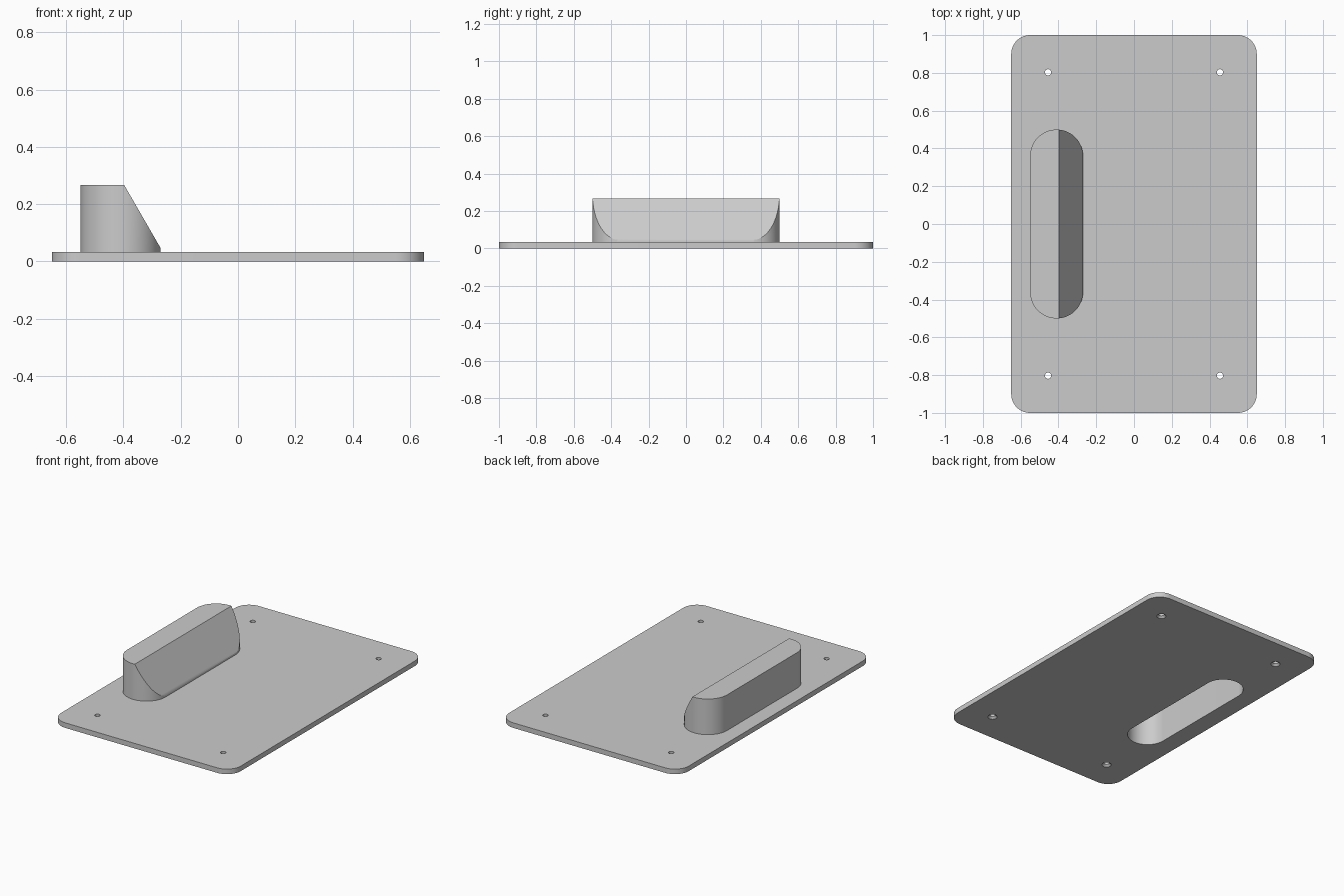
import bpy, bmesh, math
from mathutils import Vector

cube = bpy.data.objects.get("Cube")
if cube:
    bpy.data.objects.remove(cube, do_unlink=True)

PLATE = 0.033          # plate thickness
TOP = 0.266            # top of the housing
WALL = 0.018           # housing wall thickness
CX, R, HALF = -0.41, 0.14, 0.5
SLOPE = Vector((math.cos(math.radians(30)), 0, 0.5))

grey = bpy.data.materials.new("plain_grey")
grey.use_nodes = True
grey.diffuse_color = (0.6, 0.6, 0.6, 1)
grey.node_tree.nodes["Principled BSDF"].inputs["Base Color"].default_value = (0.6, 0.6, 0.6, 1)


def finish(name, bm):
    bmesh.ops.recalc_face_normals(bm, faces=bm.faces)
    mesh = bpy.data.meshes.new(name)
    bm.to_mesh(mesh)
    bm.free()
    mesh.materials.append(grey)
    obj = bpy.data.objects.new(name, mesh)
    bpy.context.collection.objects.link(obj)
    return obj


def rounded_prism(cx, hx, hy, r, z0, z1, steps=20):
    """Upright block with rounded corners; a slot when r equals hx."""
    bm = bmesh.new()
    verts = []
    for q, (sx, sy) in enumerate(((1, 1), (-1, 1), (-1, -1), (1, -1))):
        for i in range(steps + 1):
            a = (q + i / steps) * math.pi / 2
            verts.append(bm.verts.new((cx + sx * (hx - r) + r * math.cos(a),
                                       sy * (hy - r) + r * math.sin(a), z0)))
    bmesh.ops.remove_doubles(bm, verts=verts, dist=1e-5)
    base = bm.faces.new([v for v in verts if v.is_valid])
    top = bmesh.ops.extrude_face_region(bm, geom=[base])["geom"]
    bmesh.ops.translate(bm, vec=(0, 0, z1 - z0),
                        verts=[g for g in top if isinstance(g, bmesh.types.BMVert)])
    return bm


def wedge_slot(name, inset, z0):
    """Slot-shaped block whose inner side is sliced off at a slant."""
    bm = rounded_prism(CX, R - inset, HALF - inset, R - inset, z0, TOP - inset)
    cut = bmesh.ops.bisect_plane(bm, geom=bm.verts[:] + bm.edges[:] + bm.faces[:],
                                 plane_co=Vector((-0.397, 0, TOP)) - SLOPE * inset,
                                 plane_no=SLOPE, clear_outer=True)
    edges = [g for g in cut["geom_cut"] if isinstance(g, bmesh.types.BMEdge)]
    bmesh.ops.contextual_create(bm, geom=edges)
    return finish(name, bm)


def subtract(obj, cutter):
    mod = obj.modifiers.new("cut", "BOOLEAN")
    mod.operation, mod.solver, mod.object = "DIFFERENCE", "EXACT", cutter
    bpy.context.view_layer.objects.active = obj
    bpy.ops.object.modifier_apply(modifier=mod.name)


# Plate and hollow housing
plate = finish("back_plate", rounded_prism(0, 0.65, 1.0, 0.1, 0, PLATE))
housing = wedge_slot("slanted_housing", 0, PLATE)
cavity = wedge_slot("cavity_cutter", WALL, -0.1)
subtract(plate, cavity)
subtract(housing, cavity)

# Screw holes, countersunk from below
bm = bmesh.new()
for x in (-0.455, 0.455):
    for y in (-0.803, 0.803):
        rings = []
        for r, z in ((0.029, -0.01), (0.029, 0), (0.0165, 0.0125), (0.0165, 0.05)):
            rings.append([bm.verts.new((x + r * math.cos(k * math.tau / 32),
                                        y + r * math.sin(k * math.tau / 32), z)) for k in range(32)])
        for a, b in zip(rings, rings[1:]):
            for k in range(32):
                j = (k + 1) % 32
                bm.faces.new((a[k], a[j], b[j], b[k]))
        bm.faces.new(rings[0])
        bm.faces.new(rings[-1])
holes = finish("screw_hole_cutter", bm)
subtract(plate, holes)

for cutter in (cavity, holes):
    bpy.data.objects.remove(cutter, do_unlink=True)

# Smooth rounded walls, crisp edges
for obj in (plate, housing):
    bpy.ops.object.select_all(action="DESELECT")
    obj.select_set(True)
    bpy.context.view_layer.objects.active = obj
    bpy.ops.object.shade_smooth_by_angle(angle=math.radians(30))
